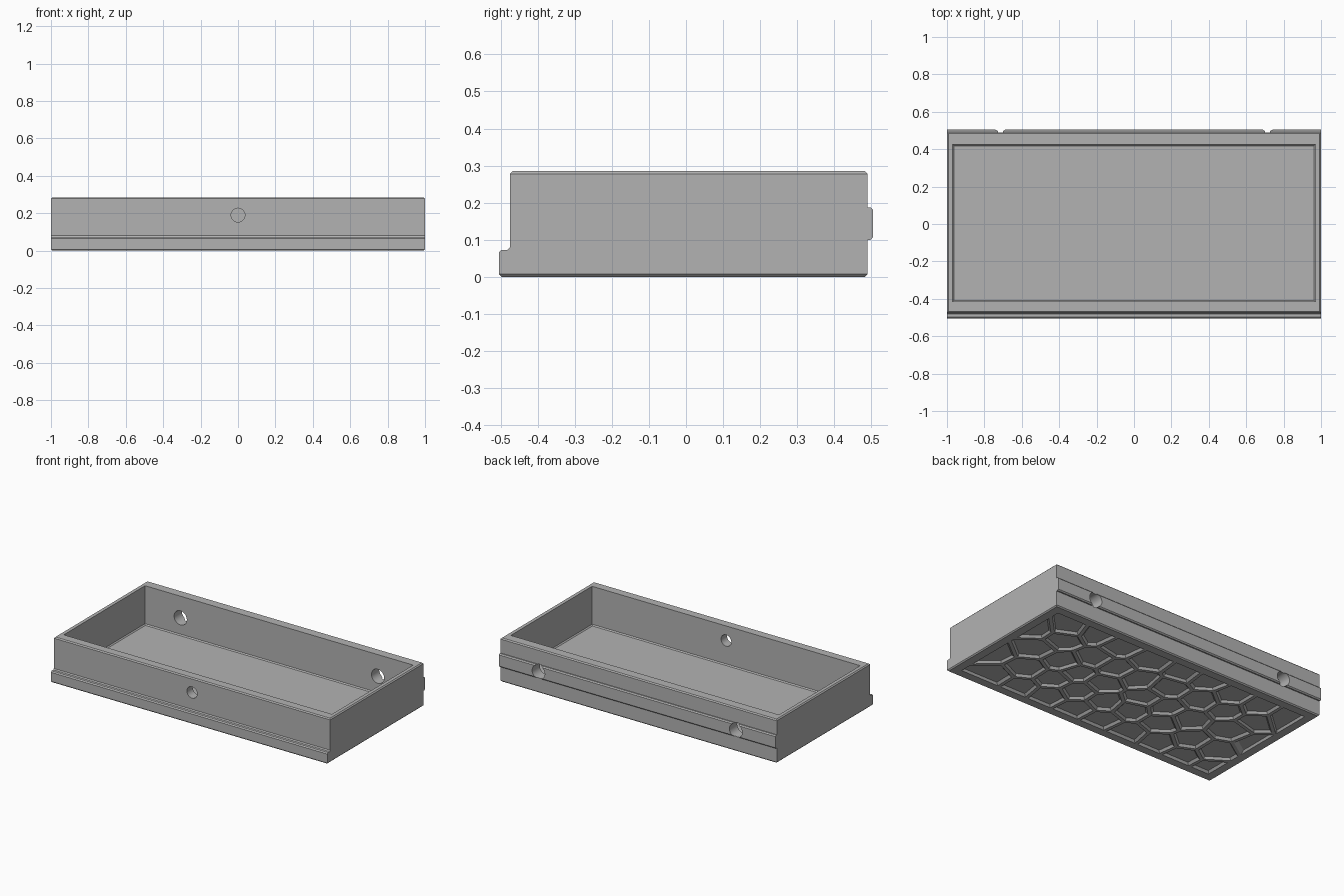
import bpy, bmesh, random
from mathutils import Vector, Matrix

cube = bpy.data.objects.get("Cube")
if cube:
    bpy.data.objects.remove(cube, do_unlink=True)

grey = bpy.data.materials.new("plain grey")
grey.use_nodes = True
COLOUR = (0.45, 0.45, 0.45, 1)
grey.diffuse_color = COLOUR
grey.node_tree.nodes["Principled BSDF"].inputs["Base Color"].default_value = COLOUR

HEIGHT, FLOOR, CHAMFER = 0.285, 0.03, 0.007


def make_object(name, bm):
    bmesh.ops.recalc_face_normals(bm, faces=bm.faces)
    mesh = bpy.data.meshes.new(name)
    bm.to_mesh(mesh)
    bm.free()
    mesh.materials.append(grey)
    obj = bpy.data.objects.new(name, mesh)
    bpy.context.collection.objects.link(obj)
    return obj


def cut(target, cutter):
    cutter.hide_render = True
    mod = target.modifiers.new("cut", 'BOOLEAN')
    mod.operation, mod.solver, mod.object = 'DIFFERENCE', 'EXACT', cutter
    bpy.context.view_layer.objects.active = target
    bpy.ops.object.modifier_apply(modifier=mod.name)
    bpy.data.objects.remove(cutter, do_unlink=True)


# Tray body: side profile with front ledge and back rail, swept along x
profile = [(-0.505, 0), (0.49, 0), (0.49, 0.1), (0.505, 0.1), (0.505, 0.187),
           (0.49, 0.187), (0.49, HEIGHT), (-0.475, HEIGHT), (-0.475, 0.08),
           (-0.481, 0.073), (-0.505, 0.073)]
bm = bmesh.new()
end = bm.faces.new([bm.verts.new((-1, y, z)) for y, z in profile])
swept = bmesh.ops.extrude_face_region(bm, geom=[end])["geom"]
bmesh.ops.translate(bm, vec=(2, 0, 0), verts=[v for v in swept if isinstance(v, bmesh.types.BMVert)])
if end.is_valid and len(bm.faces) < len(profile) + 2:
    bm.faces.new(end.verts)
bmesh.ops.recalc_face_normals(bm, faces=bm.faces)
bm.normal_update()


def chamfered(edge):
    a, b = (v.co for v in edge.verts)
    along_x = abs(a.x - b.x) > 1
    level = abs(a.z - b.z) < 1e-5 and (a.z < 1e-5 or a.z > HEIGHT - 1e-5)
    return edge.is_convex and edge.calc_face_angle() > 1 and (along_x or level)


bmesh.ops.bevel(bm, geom=[e for e in bm.edges if chamfered(e)], offset=CHAMFER,
                segments=1, affect='EDGES', clamp_overlap=True)
tray = make_object("tray", bm)

# Cavity with a chamfer where the walls meet the floor
bm = bmesh.new()
bmesh.ops.create_cube(bm, size=1, matrix=Matrix.Translation((0, 0.005, FLOOR + 0.2))
                      @ Matrix.Diagonal((1.94, 0.84, 0.4, 1)))
low = [e for e in bm.edges if all(v.co.z < FLOOR + 0.01 for v in e.verts)]
bmesh.ops.bevel(bm, geom=low, offset=CHAMFER, segments=1, affect='EDGES')
cut(tray, make_object("cavity_cutter", bm))

# Round holes: one through the front wall, two through the back wall and rail
for x, y, z, radius in ((0, -0.45, 0.19, 0.037), (-0.714, 0.46, 0.143, 0.046),
                        (0.714, 0.46, 0.143, 0.046)):
    bm = bmesh.new()
    bmesh.ops.create_cone(bm, cap_ends=True, segments=40, radius1=radius, radius2=radius, depth=0.2,
                          matrix=Matrix.Translation((x, y, z)) @ Matrix.Rotation(1.570796, 4, 'X'))
    cut(tray, make_object("hole_cutter", bm))

# Underside: shallow irregular cells separated by narrow ribs
random.seed(4)
COLS, ROWS, HALF_X, MIN_Y, MAX_Y = 9, 5, 0.95, -0.455, 0.44
step_x, step_y = 2 * HALF_X / COLS, (MAX_Y - MIN_Y) / ROWS
seeds = [Vector((-HALF_X + step_x * (c + 0.25 + 0.5 * (r % 2) + random.uniform(-0.2, 0.2)),
                 MIN_Y + step_y * (r + 0.5 + random.uniform(-0.22, 0.22)), 0))
         for c in range(COLS) for r in range(ROWS)]
RIB, DEPTH, SLOPE = 0.011, 0.014, 0.012


def cell_outline(seed, inset):
    """Convex cell around a seed, pulled in from its neighbours."""
    cell = bmesh.new()
    cell.faces.new([cell.verts.new(p) for p in (
        (-HALF_X + inset, MIN_Y + inset, 0), (HALF_X - inset, MIN_Y + inset, 0),
        (HALF_X - inset, MAX_Y - inset, 0), (-HALF_X + inset, MAX_Y - inset, 0))])
    for other in seeds:
        gap = other - seed
        if 0 < gap.length < 0.7:
            normal = gap.normalized()
            bmesh.ops.bisect_plane(cell, geom=cell.verts[:] + cell.edges[:] + cell.faces[:],
                                   plane_co=(seed + other) / 2 - normal * inset,
                                   plane_no=normal, clear_outer=True)
    points = [v.co.copy() for v in cell.faces[:][0].verts] if cell.faces else []
    cell.free()
    return points


bm = bmesh.new()
for seed in seeds:
    outline = cell_outline(seed, RIB)
    if len(outline) < 3:
        continue
    centre = sum(outline, Vector()) / len(outline)
    reach = min((p - centre).length for p in outline)
    shrink = max(0.5, 1 - SLOPE / reach)
    rings = []
    for z, scale in ((-0.02, 1), (0, 1), (DEPTH, shrink)):
        rings.append([bm.verts.new(centre + (p - centre) * scale + Vector((0, 0, z))) for p in outline])
    bm.faces.new(rings[0])
    bm.faces.new(rings[-1])
    for lower, upper in zip(rings, rings[1:]):
        for i in range(len(outline)):
            bm.faces.new((lower[i - 1], lower[i], upper[i], upper[i - 1]))
cut(tray, make_object("cell_cutter", bm))

# Smooth hole walls, keep all other edges crisp
bpy.ops.object.select_all(action='DESELECT')
tray.select_set(True)
bpy.context.view_layer.objects.active = tray
bpy.ops.object.shade_smooth_by_angle(angle=0.4)
